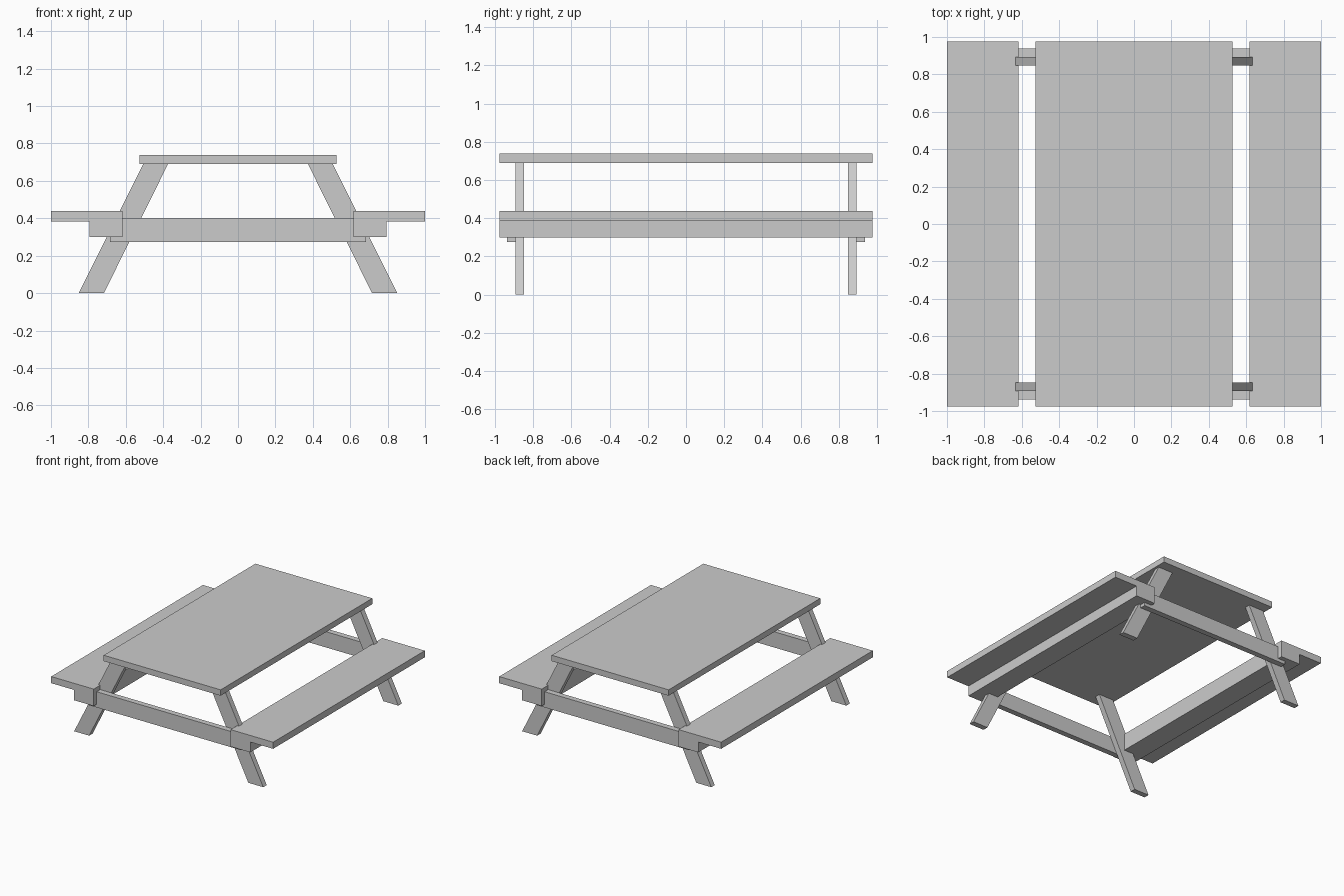
import bpy
import bmesh

if "Cube" in bpy.data.objects:
    bpy.data.objects.remove(bpy.data.objects["Cube"], do_unlink=True)

# Single painted grey for the whole table
grey = bpy.data.materials.new("plain grey")
grey.use_nodes = True
colour = (0.6, 0.6, 0.6, 1)
grey.diffuse_color = colour
grey.node_tree.nodes["Principled BSDF"].inputs["Base Color"].default_value = colour


def extrude_profile(name, profile, y0, y1):
    """Extrude a closed x-z outline from y0 to y1."""
    bm = bmesh.new()
    face = bm.faces.new([bm.verts.new((x, y0, z)) for x, z in profile])
    result = bmesh.ops.extrude_face_region(bm, geom=[face])
    verts = [v for v in result["geom"] if isinstance(v, bmesh.types.BMVert)]
    bmesh.ops.translate(bm, verts=verts, vec=(0, y1 - y0, 0))
    bmesh.ops.recalc_face_normals(bm, faces=bm.faces)
    mesh = bpy.data.meshes.new(name)
    bm.to_mesh(mesh)
    bm.free()
    mesh.materials.append(grey)
    obj = bpy.data.objects.new(name, mesh)
    bpy.context.collection.objects.link(obj)
    return obj


def rectangle(x0, x1, z0, z1):
    return [(x0, z0), (x1, z0), (x1, z1), (x0, z1)]


HALF_LENGTH = 0.976
LEG_IN, LEG_OUT, BEAM_OUT = 0.847, 0.892, 0.938

# Table top
extrude_profile("table_top", rectangle(-0.527, 0.527, 0.69, 0.738),
                -HALF_LENGTH, HALF_LENGTH)

# Bench: thin overhanging seat with a thick inner rail, as one outline
bench = [(0.617, 0.30), (0.794, 0.30), (0.794, 0.384),
         (1, 0.384), (1, 0.438), (0.617, 0.438)]
leg = [(0.717, 0), (0.852, 0), (0.507, 0.69), (0.374, 0.69)]

for side, sx in (("left", 1), ("right", -1)):
    extrude_profile(side + "_bench", [(sx * x, z) for x, z in bench],
                    -HALF_LENGTH, HALF_LENGTH)
    # Splayed legs at both ends
    for end, sy in (("front", -1), ("back", 1)):
        extrude_profile(f"{end}_{side}_leg", [(sx * x, z) for x, z in leg],
                        sy * LEG_IN, sy * LEG_OUT)

# Cross beams outside the legs, carrying the benches
for end, sy in (("front", -1), ("back", 1)):
    extrude_profile(end + "_cross_beam", rectangle(-0.684, 0.684, 0.274, 0.402),
                    sy * LEG_OUT, sy * BEAM_OUT)
